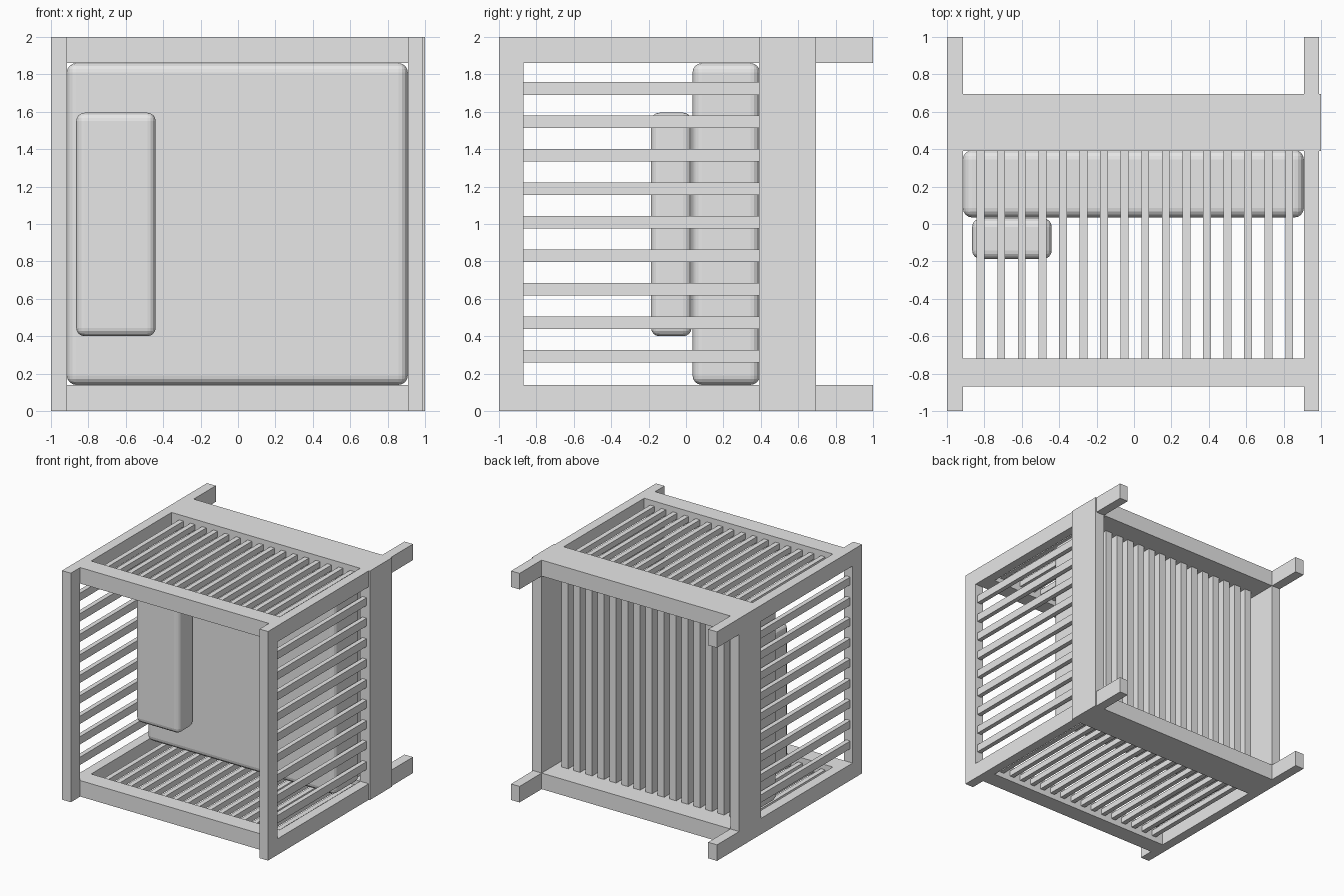
import bpy

old = bpy.data.objects.get("Cube")
if old:
    bpy.data.objects.remove(old, do_unlink=True)

grey = bpy.data.materials.new("plain_grey")
grey.use_nodes = True
grey.diffuse_color = (0.8, 0.8, 0.8, 1)
grey.node_tree.nodes["Principled BSDF"].inputs["Base Color"].default_value = (0.8, 0.8, 0.8, 1)


def box(name, x, y, z, bevel=0):
    """Box from (min, max) ranges, optionally with rounded edges."""
    bpy.ops.mesh.primitive_cube_add(size=1)
    ob = bpy.context.object
    ob.name = name
    ob.location = [(r[0] + r[1]) / 2 for r in (x, y, z)]
    ob.scale = [r[1] - r[0] for r in (x, y, z)]
    bpy.ops.object.transform_apply(location=True, rotation=False, scale=True)
    ob.data.materials.append(grey)
    if bevel:
        mod = ob.modifiers.new("rounded_edges", 'BEVEL')
        mod.width = bevel
        mod.segments = 4
    return ob


def around(centre, width):
    return (centre - width / 2, centre + width / 2)


FRONT, RAIL_IN, BOARD, BOARD_BACK = -0.87, -0.72, 0.39, 0.695
INNER = (-0.915, 0.908)
LEVELS = {"lower": (0, 0.14), "upper": (1.86, 2)}
SIDES = {"right": (-1, INNER[0]), "left": (INNER[1], 0.99)}

# Side frames: front post, rails running on as feet, wide board, slats
for side, xr in SIDES.items():
    box(side + "_front_post", xr, (-1, FRONT), (0, 2))
    for level, zr in LEVELS.items():
        box(f"{side}_{level}_rail", xr, (FRONT, 1), zr)
    outer = (xr[0], 1.0) if side == "left" else xr
    box(side + "_board", outer, (BOARD, BOARD_BACK), (0, 2))
    for i in range(9):
        box(f"{side}_slat_{i + 1}", around(sum(xr) / 2, 0.04),
            (FRONT, BOARD), around(0.293 + i * 0.179, 0.068))

# Upper and lower frames: front rail, wide board, slats
for level, zr in LEVELS.items():
    box(level + "_front_rail", INNER, (FRONT, RAIL_IN), zr)
    box(level + "_board", INNER, (BOARD, BOARD_BACK), zr)
    for i in range(16):
        box(f"{level}_slat_{i + 1}", around(-0.82 + i * 0.11, 0.042),
            (RAIL_IN, BOARD), around(sum(zr) / 2, 0.05))

# Slatted base behind the mattress
for i in range(15):
    box(f"base_slat_{i + 1}", around(-0.81 + i * 0.116, 0.065),
        (0.43, 0.51), (0.14, 1.86))

# Bedding
box("mattress", INNER, (0.035, 0.395), (0.14, 1.86), 0.05)
box("pillow", (-0.865, -0.44), (-0.187, 0.03), (0.4, 1.595), 0.045)
